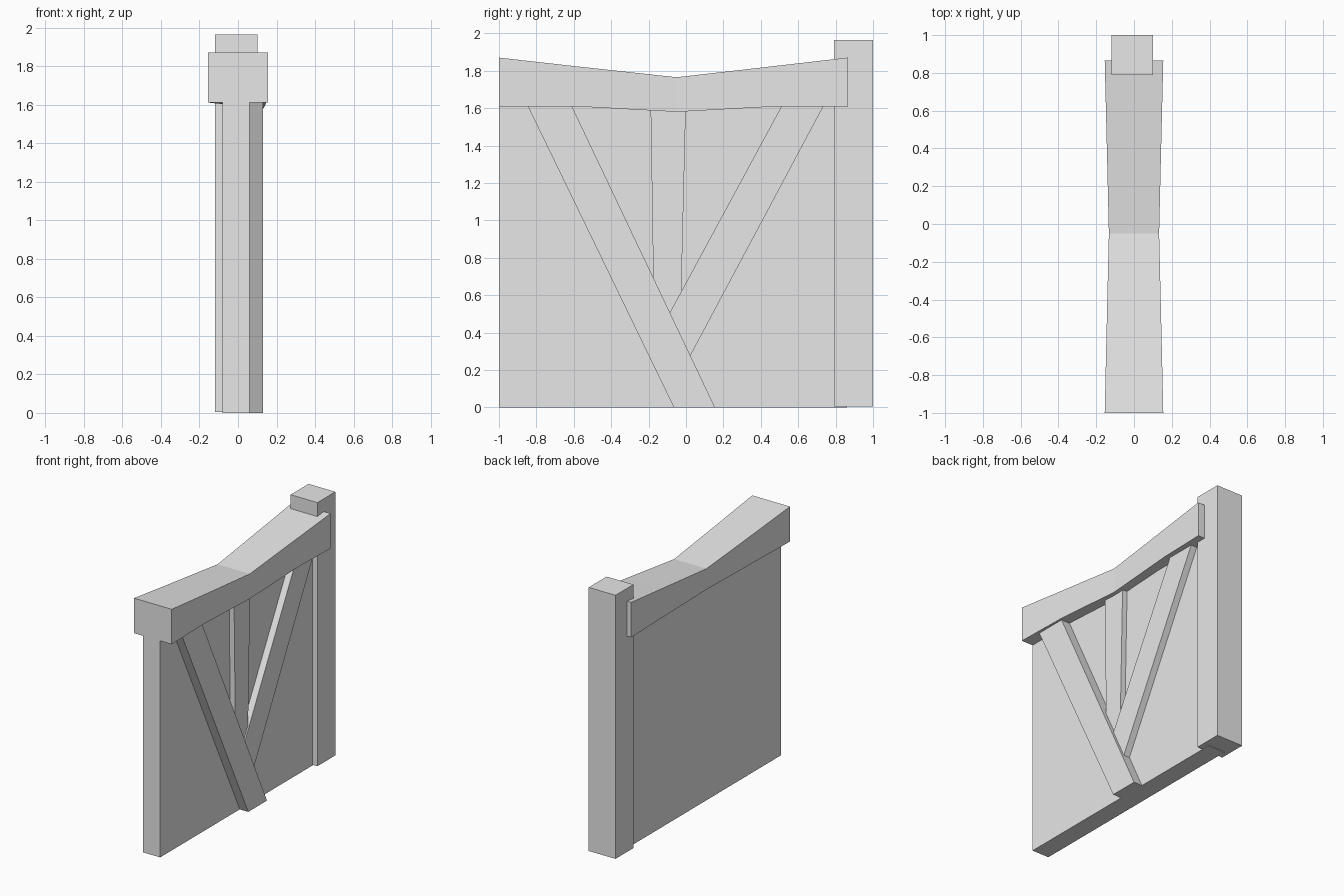
import bpy
import bmesh

cube = bpy.data.objects.get("Cube")
if cube:
    bpy.data.objects.remove(cube, do_unlink=True)

grey = bpy.data.materials.new("plain_grey")
grey.use_nodes = True
grey.diffuse_color = (0.8, 0.8, 0.8, 1)
grey.node_tree.nodes["Principled BSDF"].inputs["Base Color"].default_value = (0.8, 0.8, 0.8, 1)


def loft(name, rings):
    """Skin matching rings of points and cap both ends."""
    bm = bmesh.new()
    loops = [[bm.verts.new(p) for p in ring] for ring in rings]
    n = len(loops[0])
    for a, b in zip(loops, loops[1:]):
        for i in range(n):
            j = (i + 1) % n
            bm.faces.new((a[i], a[j], b[j], b[i]))
    bm.faces.new(loops[0])
    bm.faces.new(loops[-1])
    bmesh.ops.recalc_face_normals(bm, faces=bm.faces)
    mesh = bpy.data.meshes.new(name)
    bm.to_mesh(mesh)
    bm.free()
    mesh.materials.append(grey)
    obj = bpy.data.objects.new(name, mesh)
    bpy.context.collection.objects.link(obj)
    return obj


def board(name, outline, x0, x1):
    """Extrude a (y, z) outline from x0 to x1."""
    return loft(name, [[(x, y, z) for y, z in outline] for x in (x0, x1)])


def rect(y0, y1, z0, z1):
    return [(y0, z0), (y1, z0), (y1, z1), (y0, z1)]


# Flat door panel and hinge post
board("panel", rect(-1, 0.86, 0, 1.65), -0.08, 0.06)
board("post", rect(0.79, 1, 0.005, 1.965), -0.12, 0.10)

# Braces on the outer side, running up into the top beam
board("long_brace", [(-0.065, 0), (0.155, 0), (-0.629, 1.65), (-0.865, 1.65)], 0.02, 0.13)
board("short_brace", [(0.02, 0.27), (0.756, 1.65), (0.532, 1.65), (-0.09, 0.5)], 0.02, 0.11)
board("upright_brace", [(-0.09, 0.5), (-0.025, 0.62), (0, 1.65), (-0.19, 1.65), (-0.175, 0.69)],
      0.02, 0.10)

# Top beam: y, half width, top height, outer bottom height
sections = [(-1, 0.155, 1.87, 1.61), (-0.6, 0.146, 1.825, 1.61), (-0.05, 0.133, 1.765, 1.58),
            (0.5, 0.146, 1.828, 1.61), (0.865, 0.155, 1.87, 1.61)]
loft("top_beam", [[(-w, y, 1.61), (w, y, low), (w, y, top), (-w, y, top)]
                  for y, w, top, low in sections])
